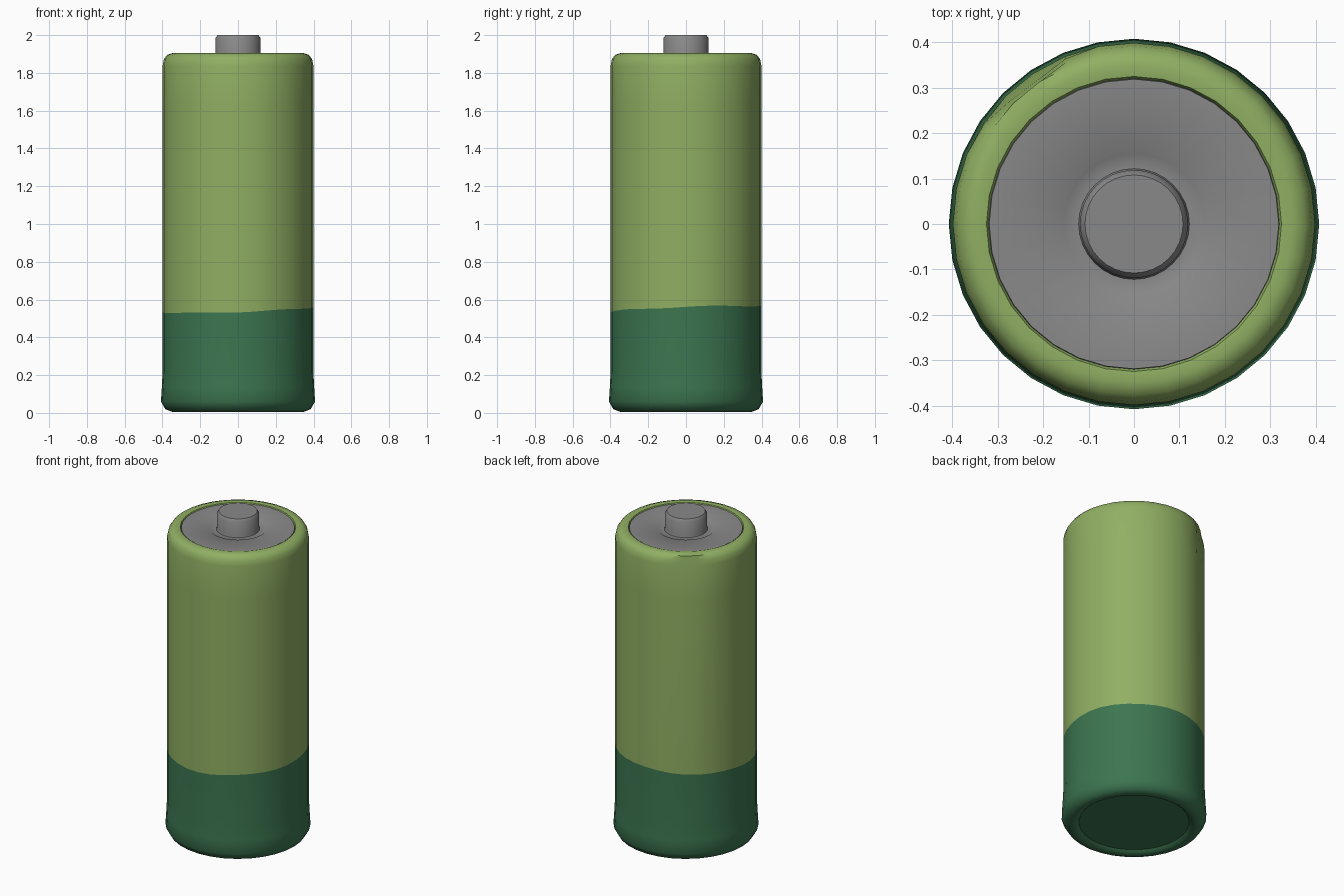
import bpy, bmesh, math

if "Cube" in bpy.data.objects:
    bpy.data.objects.remove(bpy.data.objects["Cube"])

SIDES = 32


def material(name, rgb):
    m = bpy.data.materials.new(name)
    m.diffuse_color = (*rgb, 1)
    m.use_nodes = True
    m.node_tree.nodes["Principled BSDF"].inputs["Base Color"].default_value = m.diffuse_color
    return m


light_green = material("light green", (0.28, 0.43, 0.125))
dark_green = material("dark green", (0.045, 0.18, 0.08))
grey = material("terminal grey", (0.25, 0.25, 0.25))


def lathe(name, profile, mats, sides, colour=None, shape=None, caps=(True, True)):
    """Spin a list of (radius, z) points from bottom to top around z."""
    bm = bmesh.new()
    rings = []
    for i, (r, z) in enumerate(profile):
        ring = []
        for k in range(sides):
            a = 2 * math.pi * k / sides
            rr, zz = shape(i, a, r, z) if shape else (r, z)
            ring.append(bm.verts.new((rr * math.cos(a), rr * math.sin(a), zz)))
        rings.append(ring)
    for i in range(len(rings) - 1):
        lo, hi = rings[i], rings[i + 1]
        for k in range(sides):
            n = (k + 1) % sides
            f = bm.faces.new((lo[k], lo[n], hi[n], hi[k]))
            f.material_index = colour(i) if colour else 0
    if caps[0]:
        f = bm.faces.new(rings[0][::-1])
        f.material_index = colour(0) if colour else 0
    if caps[1]:
        bm.faces.new(rings[-1])
    me = bpy.data.meshes.new(name)
    bm.to_mesh(me)
    bm.free()
    for m in mats:
        me.materials.append(m)
    ob = bpy.data.objects.new(name, me)
    bpy.context.collection.objects.link(ob)
    bpy.ops.object.select_all(action='DESELECT')
    ob.select_set(True)
    bpy.context.view_layer.objects.active = ob
    bpy.ops.object.shade_smooth_by_angle(angle=math.radians(40))
    return ob


# Casing: recessed base, flared foot, straight wall, rounded shoulder
casing_profile = [
    (0.31, 0.025), (0.325, 0.012), (0.35, 0.006), (0.385, 0.02), (0.408, 0.06),
    (0.403, 0.14), (0.399, 0.22), (0.399, 0.548),
    (0.399, 1.64), (0.399, 1.84), (0.392, 1.873), (0.376, 1.895),
    (0.35, 1.904), (0.325, 1.901), (0.318, 1.885),
]
COLOUR_EDGE, DENT = 7, (9, 10)


def casing_shape(i, a, r, z):
    if i == COLOUR_EDGE:      # uneven border between the two greens
        z += 0.019 * math.cos(a - math.radians(45)) + 0.003 * math.sin(5 * a)
    if i in DENT:             # small dent under the back left shoulder
        d = abs(math.degrees(a) - 128) / 20
        r -= 0.022 * max(0, 1 - d)
    return r, z


lathe("casing", casing_profile, [dark_green, light_green], SIDES,
      lambda i: 0 if i < COLOUR_EDGE else 1, casing_shape, (True, False))

# Top plate with a shallow step, and the raised contact in its middle
lathe("top_terminal", [
    (0.321, 1.885), (0.319, 1.897), (0.165, 1.897), (0.155, 1.89), (0.122, 1.89),
    (0.119, 1.90), (0.119, 1.985), (0.108, 2.0),
], [grey], SIDES, caps=(False, True))
